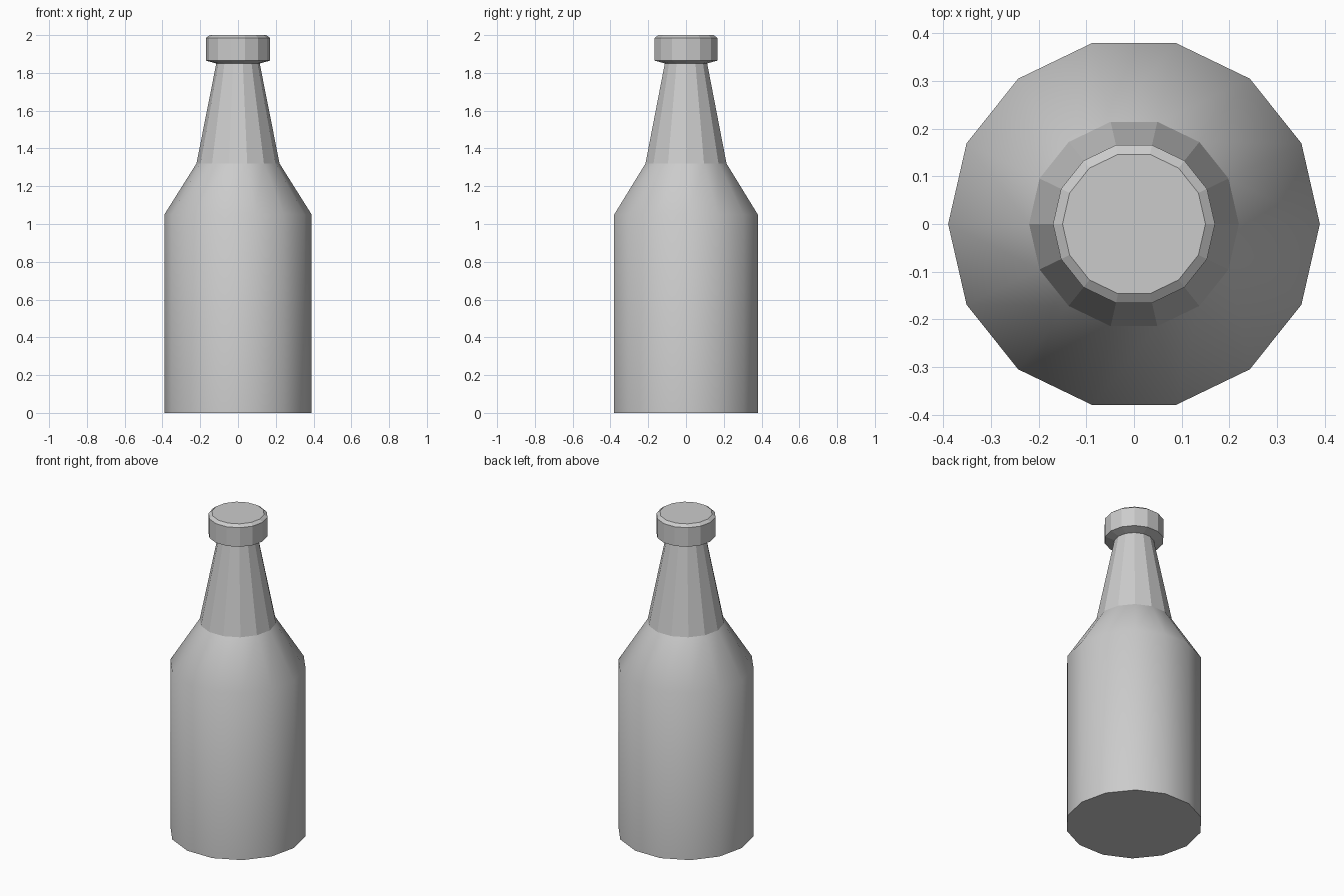
import bpy, bmesh, math

if "Cube" in bpy.data.objects:
    bpy.data.objects.remove(bpy.data.objects["Cube"])

SIDES = 14


def lathe(name, profile, smooth_bands=0, cap_bottom=False, cap_top=False):
    """Spin (radius, z) points around z; the lowest bands may be smooth."""
    bm = bmesh.new()
    rings = []
    for r, z in profile:
        rings.append([bm.verts.new((r * math.cos(2 * math.pi * i / SIDES),
                                    r * math.sin(2 * math.pi * i / SIDES), z))
                      for i in range(SIDES)])
    for band, (lo, hi) in enumerate(zip(rings, rings[1:])):
        for i in range(SIDES):
            j = (i + 1) % SIDES
            face = bm.faces.new((lo[i], lo[j], hi[j], hi[i]))
            face.smooth = band < smooth_bands
    if cap_bottom:
        bm.faces.new(rings[0][::-1])
    if cap_top:
        bm.faces.new(rings[-1])
    mesh = bpy.data.meshes.new(name)
    bm.to_mesh(mesh)
    bm.free()
    obj = bpy.data.objects.new(name, mesh)
    bpy.context.collection.objects.link(obj)
    return obj


# Bottle: smooth body and shoulder, faceted neck
lathe("bottle", [(0.39, 0), (0.39, 1.05), (0.22, 1.32), (0.115, 1.85)],
      smooth_bands=2, cap_bottom=True)

# Faceted cap with slanted underside and bevelled top
lathe("cap", [(0.115, 1.85), (0.17, 1.865), (0.17, 1.985), (0.15, 2.0)],
      cap_top=True)
